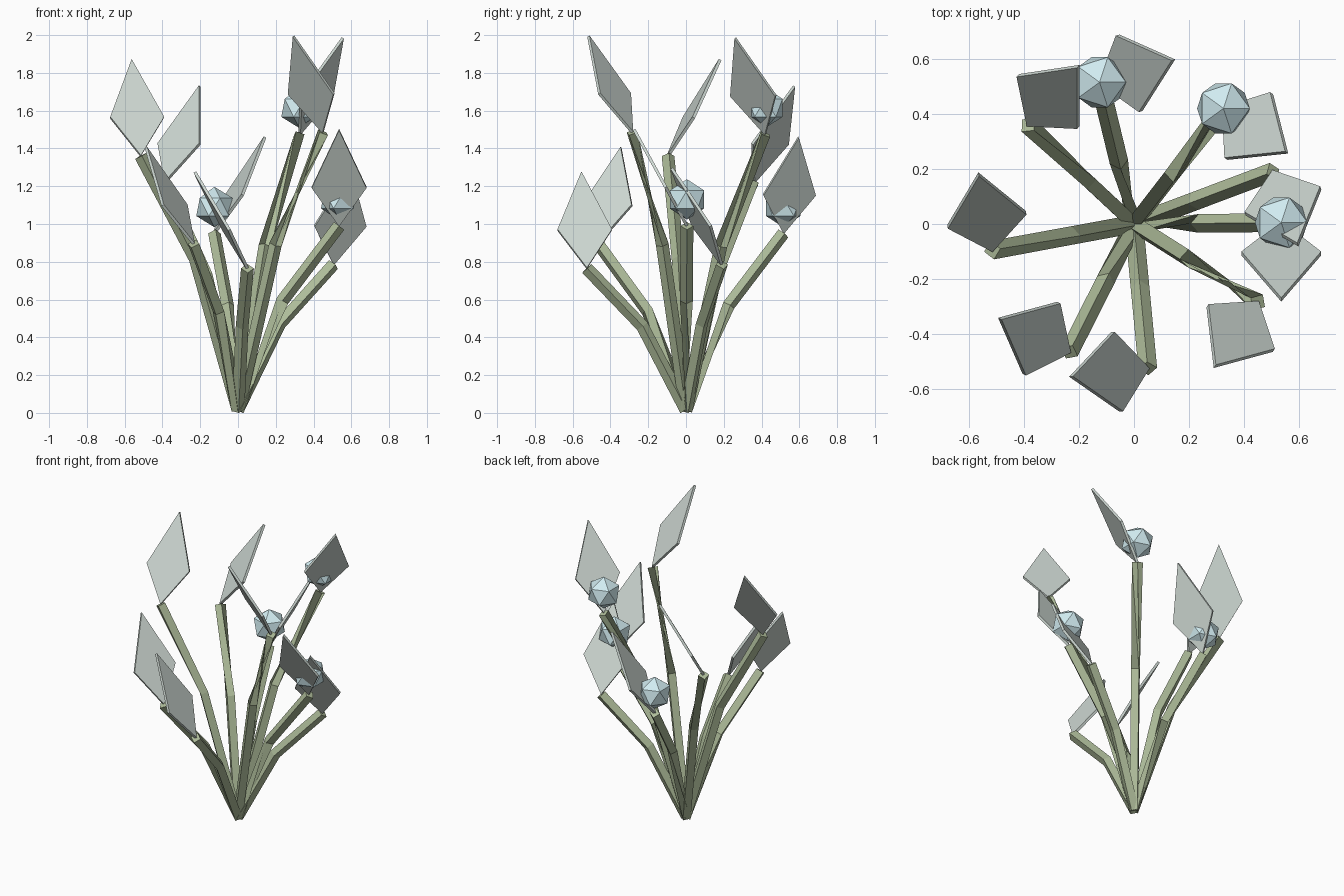
import bpy, bmesh, math
from mathutils import Vector

if "Cube" in bpy.data.objects:
    bpy.data.objects.remove(bpy.data.objects["Cube"])


def material(name, rgb):
    m = bpy.data.materials.new(name)
    m.diffuse_color = (*rgb, 1)
    m.use_nodes = True
    m.node_tree.nodes["Principled BSDF"].inputs["Base Color"].default_value = m.diffuse_color
    return m


GREEN = material("stem_green", (0.42, 0.50, 0.32))
SAGE = material("leaf_sage", (0.62, 0.69, 0.65))
BLUE = material("bud_blue", (0.64, 0.84, 0.88))


def make_object(name, bm, mat):
    bmesh.ops.recalc_face_normals(bm, faces=bm.faces)
    mesh = bpy.data.meshes.new(name)
    bm.to_mesh(mesh)
    bm.free()
    mesh.materials.append(mat)
    obj = bpy.data.objects.new(name, mesh)
    bpy.context.collection.objects.link(obj)
    return obj


# Bent stem: square tube through three points
def stem(name, tip, radius=0.034):
    base = Vector((0, 0, 0.015))
    mid = Vector((tip.x * 0.44, tip.y * 0.44, tip.z * 0.6))
    low, high = (mid - base).normalized(), (tip - mid).normalized()
    bm = bmesh.new()
    rings = []
    for p, t in ((base, low), (mid, (low + high).normalized()), (tip, high)):
        ref = Vector((0, 0, 1)) if abs(t.z) < 0.9 else Vector((1, 0, 0))
        side = t.cross(ref).normalized()
        up = side.cross(t)
        rings.append([bm.verts.new(p + radius * (side * math.cos(a) + up * math.sin(a)))
                      for a in (k * math.pi / 2 for k in range(4))])
    for a, b in zip(rings, rings[1:]):
        for k in range(4):
            n = (k + 1) % 4
            bm.faces.new((a[k], a[n], b[n], b[k]))
    bm.faces.new(rings[0])
    bm.faces.new(rings[-1])
    make_object(name, bm, GREEN)


# Thin kite-shaped leaf leaning along a compass direction
def leaf(name, tip, heading, thick=0.016):
    h = Vector((*heading, 0)).normalized()
    axis = h * 0.28 + Vector((0, 0, 0.51))
    side = Vector((-h.y, h.x, 0)) * 0.145
    normal = axis.cross(side).normalized() * thick / 2
    outline = (tip, tip + axis * 0.4 + side, tip + axis, tip + axis * 0.4 - side)
    bm = bmesh.new()
    front = [bm.verts.new(p + normal) for p in outline]
    back = [bm.verts.new(p - normal) for p in outline]
    bm.faces.new(front)
    bm.faces.new(back)
    for k in range(4):
        n = (k + 1) % 4
        bm.faces.new((front[k], front[n], back[n], back[k]))
    make_object(name, bm, SAGE)


# Round bud above a stem tip
def bud(name, tip):
    bm = bmesh.new()
    bmesh.ops.create_icosphere(bm, subdivisions=1, radius=0.107)
    bmesh.ops.translate(bm, verts=bm.verts, vec=tip + Vector((0, 0, 0.14)))
    make_object(name, bm, BLUE)


# Stem tip, leaf heading, whether it carries a bud
plants = [
    ((0.535, 0.005, 0.99), (0, -1), True),
    ((0.505, 0.19, 0.785), (0.09, -0.265), False),
    ((0.325, 0.42, 1.475), (0.23, -0.16), True),
    ((-0.125, 0.515, 0.95), (0.265, 0.08), True),
    ((-0.385, 0.36, 1.22), (0.18, 0.21), False),
    ((-0.515, -0.095, 1.36), (-0.05, 0.28), False),
    ((-0.235, -0.465, 0.895), (-0.25, 0.12), False),
    ((0.05, -0.525, 0.765), (-0.285, -0.03), False),
    ((0.45, -0.285, 1.485), (-0.155, -0.23), False),
]
for i, (tip, heading, has_bud) in enumerate(plants, 1):
    tip = Vector(tip)
    stem(f"stem_{i}", tip)
    leaf(f"leaf_{i}", tip, heading)
    if has_bud:
        bud(f"bud_{i}", tip)
